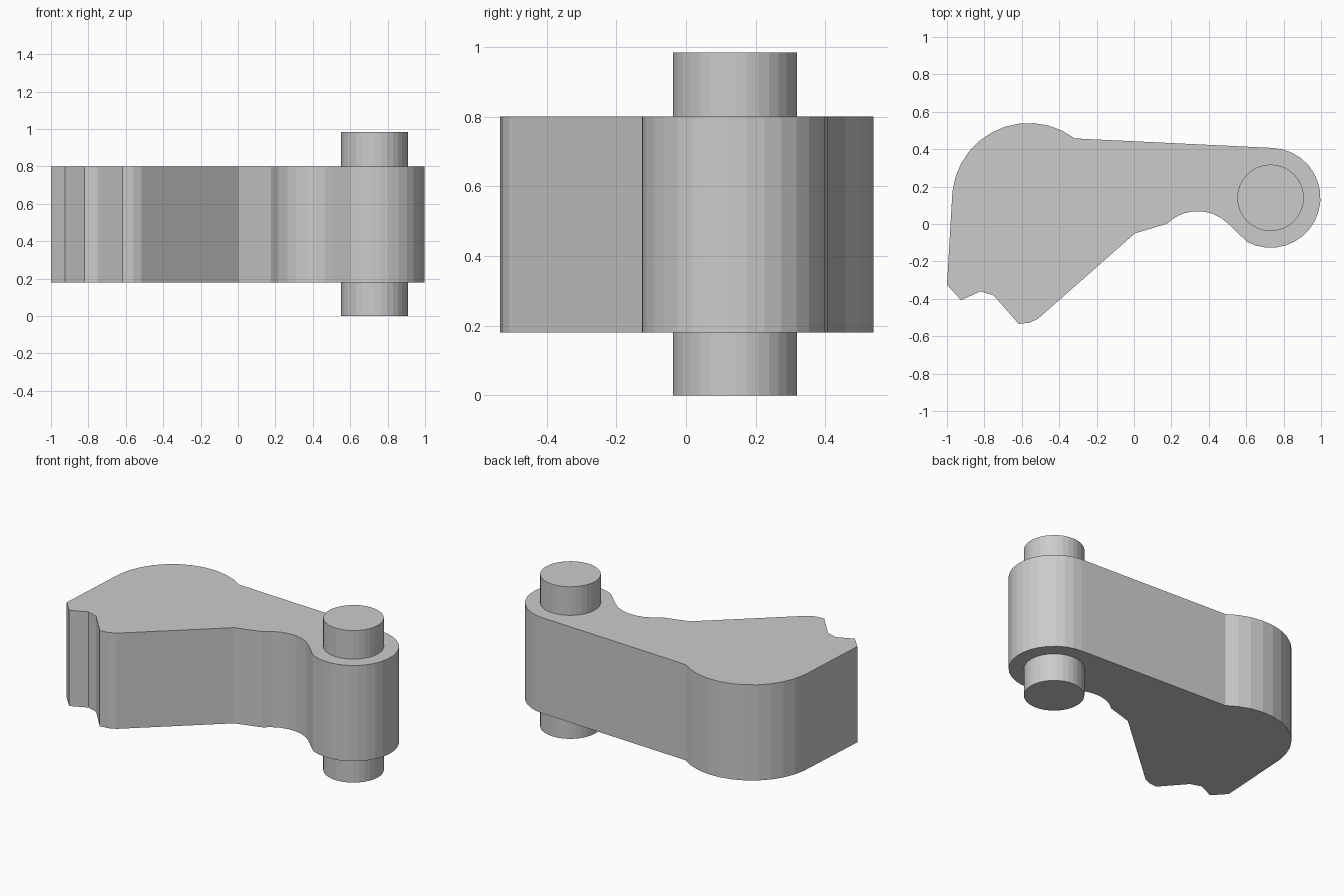
import bpy, bmesh
from math import cos, sin, radians

if "Cube" in bpy.data.objects:
    bpy.data.objects.remove(bpy.data.objects["Cube"])


def arc(cx, cy, r, a0, a1, n):
    """Points along an arc from angle a0 to a1 (degrees)."""
    angles = [radians(a0 + (a1 - a0) * i / n) for i in range(n + 1)]
    return [(cx + r * cos(a), cy + r * sin(a)) for a in angles]


def extrude(name, outline, z0, z1):
    """Flat-shaded prism from a closed outline."""
    bm = bmesh.new()
    face = bm.faces.new([bm.verts.new((x, y, z0)) for x, y in outline])
    top = bmesh.ops.extrude_face_region(bm, geom=[face], use_keep_orig=True)
    verts = [v for v in top["geom"] if isinstance(v, bmesh.types.BMVert)]
    bmesh.ops.translate(bm, verts=verts, vec=(0, 0, z1 - z0))
    bmesh.ops.recalc_face_normals(bm, faces=bm.faces[:])
    mesh = bpy.data.meshes.new(name)
    bm.to_mesh(mesh)
    bm.free()
    obj = bpy.data.objects.new(name, mesh)
    bpy.context.collection.objects.link(obj)
    return obj


PIVOT = (0.73, 0.14)

# Lever body: pivot boss, straight back, rounded shoulder, notched toe, underside hollow
outline = (
    arc(*PIVOT, 0.267, -118, 87, 18)
    + arc(-0.563, 0.13, 0.41, 53, 174, 11)
    + [(-1.0, -0.325), (-0.925, -0.407), (-0.82, -0.36), (-0.75, -0.382),
       (-0.617, -0.534), (-0.56, -0.528), (-0.515, -0.508), (0.005, -0.05)]
    + arc(0.34, -0.163, 0.232, 135, 45, 7)
)
extrude("lever_body", outline, 0.18, 0.80)

# Pivot pin passing through the boss
extrude("pivot_pin", arc(*PIVOT, 0.178, 0, 348.75, 31), 0.0, 0.985)
